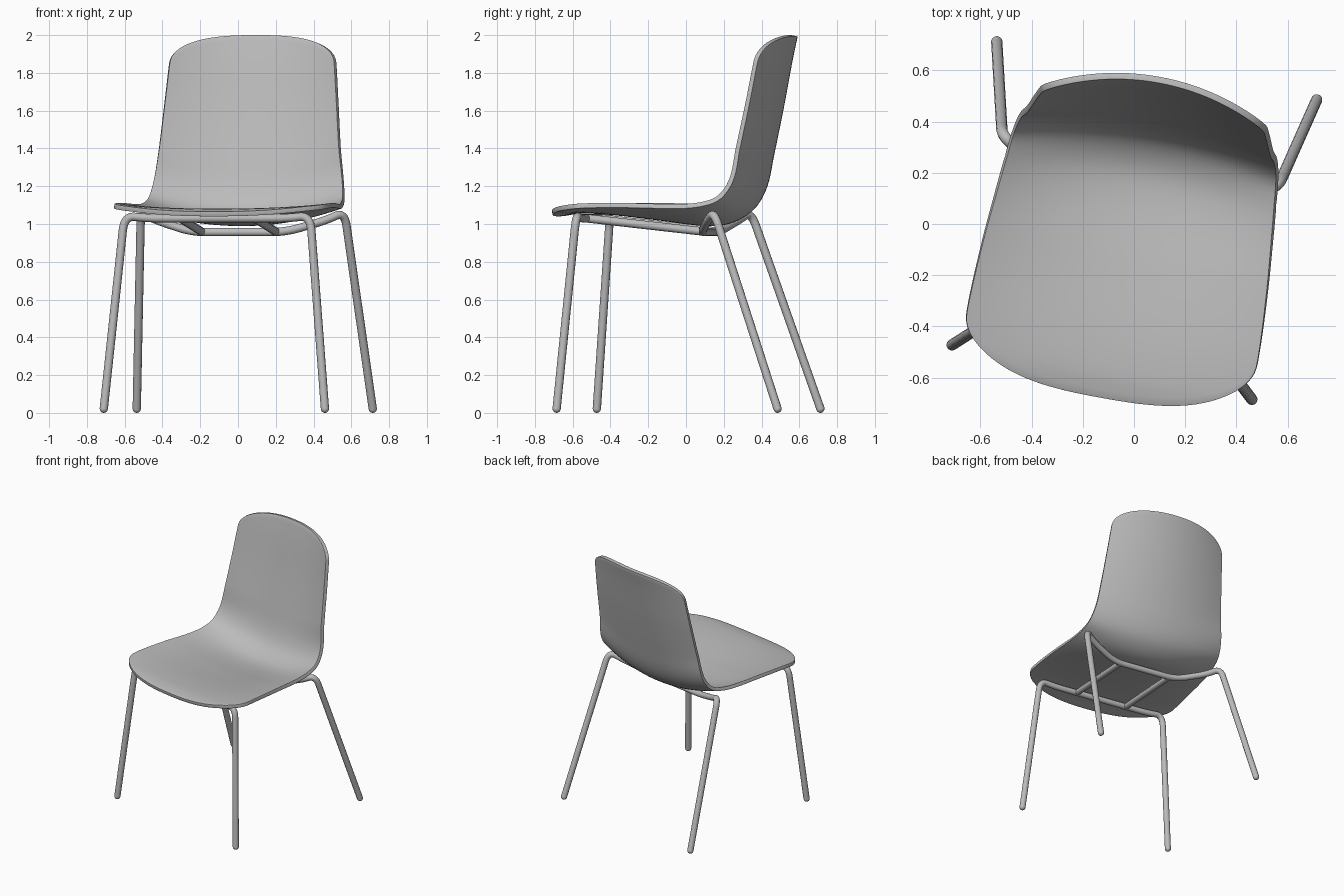
import bpy
import bmesh
import math
from mathutils import Vector

cube = bpy.data.objects.get("Cube")
if cube:
    bpy.data.objects.remove(cube, do_unlink=True)

TURN = math.radians(-10.3)   # the chair stands slightly turned
TUBE = 0.022

grey = bpy.data.materials.new("plain_grey")
grey.use_nodes = True
grey.diffuse_color = (0.5, 0.5, 0.5, 1)
grey.node_tree.nodes["Principled BSDF"].inputs["Base Color"].default_value = grey.diffuse_color


def finish(obj, shift):
    """Turn the part into place, apply its modifiers and shade it smooth."""
    obj.data.materials.append(grey)
    obj.rotation_euler.z = TURN
    obj.location.x = shift
    bpy.ops.object.select_all(action='DESELECT')
    obj.select_set(True)
    bpy.context.view_layer.objects.active = obj
    bpy.ops.object.convert(target='MESH')
    bpy.ops.object.shade_smooth_by_angle(angle=math.radians(50))


def add_mesh(name, bm):
    mesh = bpy.data.meshes.new(name)
    bm.to_mesh(mesh)
    bm.free()
    obj = bpy.data.objects.new(name, mesh)
    bpy.context.collection.objects.link(obj)
    return obj


# Shell profile, front lip to back top: centre y, z, edge y, z, half width
PROFILE = [
    (-.69, 1.065, -.69, 1.085, .545),
    (-.60, 1.08, -.58, 1.1, .57),
    (-.42, 1.075, -.42, 1.11, .575),
    (-.15, 1.045, -.17, 1.11, .562),
    (.10, 1.015, .05, 1.105, .542),
    (.22, 1.025, .17, 1.115, .53),
    (.32, 1.085, .265, 1.15, .52),
    (.375, 1.18, .325, 1.24, .505),
    (.42, 1.35, .355, 1.4, .483),
    (.48, 1.62, .405, 1.65, .46),
    (.53, 1.87, .445, 1.87, .44),
    (.56, 2.0, .47, 2.0, .425),
]
LENGTHS = [0.0]
for a, b in zip(PROFILE, PROFILE[1:]):
    LENGTHS.append(LENGTHS[-1] + math.dist(a[:2], b[:2]))


def slope(i, k):
    lo, hi = max(i - 1, 0), min(i + 1, len(PROFILE) - 1)
    return (PROFILE[hi][k] - PROFILE[lo][k]) / (LENGTHS[hi] - LENGTHS[lo])


def sample(t):
    """Smooth interpolation of the profile at distance t."""
    i = 0
    while i < len(PROFILE) - 2 and t > LENGTHS[i + 1]:
        i += 1
    h = LENGTHS[i + 1] - LENGTHS[i]
    f = (t - LENGTHS[i]) / h
    g = 1 - f
    return [PROFILE[i][k] * (1 + 2 * f) * g * g + PROFILE[i + 1][k] * f * f * (3 - 2 * f)
            + h * (slope(i, k) * f * g * g - slope(i + 1, k) * f * f * g) for k in range(5)]


def rounding(s, power=2.6):
    return 1 - max(0.0, 1 - abs(s) ** power) ** (1 / power)


# One-piece seat and back shell
COLS, ROWS = 48, 64
bm = bmesh.new()
grid = []
for c in range(COLS + 1):
    s = math.sin(math.pi * (c / COLS - 0.5))
    start = 0.25 * rounding(s)
    end = LENGTHS[-1] - 0.16 * rounding(s)
    column = []
    for r in range(ROWS + 1):
        cy, cz, ey, ez, width = sample(start + (end - start) * r / ROWS)
        w = s * s
        column.append(bm.verts.new((s * width, cy + (ey - cy) * w, cz + (ez - cz) * w)))
    grid.append(column)
for left, right in zip(grid, grid[1:]):
    for r in range(ROWS):
        bm.faces.new((left[r], right[r], right[r + 1], left[r + 1]))
shell = add_mesh("seat_shell", bm)
solid = shell.modifiers.new("thickness", 'SOLIDIFY')
solid.thickness = 0.025
solid.offset = -1
rim = shell.modifiers.new("rounded_rim", 'BEVEL')
rim.width = 0.007
rim.segments = 2
rim.limit_method = 'ANGLE'
rim.angle_limit = math.radians(50)
finish(shell, -0.005)


def fillet(points, radius, steps=8):
    """Round every inner corner of a path."""
    pts = [Vector(p) for p in points]
    path = [pts[0]]
    for a, b, c in zip(pts, pts[1:], pts[2:]):
        p = b + (a - b).normalized() * min(radius, (a - b).length * 0.48)
        q = b + (c - b).normalized() * min(radius, (c - b).length * 0.48)
        for i in range(steps + 1):
            f = i / steps
            path.append(p * (1 - f) ** 2 + b * 2 * f * (1 - f) + q * f * f)
    return path + [pts[-1]]


def tube(name, points, radius=0.08):
    curve = bpy.data.curves.new(name, 'CURVE')
    curve.dimensions = '3D'
    curve.bevel_depth = TUBE
    curve.bevel_resolution = 4
    curve.use_fill_caps = True
    path = fillet(points, radius)
    spline = curve.splines.new('POLY')
    spline.points.add(len(path) - 1)
    for point, co in zip(spline.points, path):
        point.co = (*co, 1)
    obj = bpy.data.objects.new(name, curve)
    bpy.context.collection.objects.link(obj)
    finish(obj, -0.02)


def mirrored(half):
    return half + [(-x, y, z) for x, y, z in reversed(half)]


# Bent tubes: each forms a pair of legs and the bar between them
FRONT_FOOT = (.595, -.588, TUBE)
BACK_FOOT = (.635, .608, TUBE)
tube("front_legs", mirrored([FRONT_FOOT, (.5, -.5, 1.045), (.38, -.5, 1.03)]))
tube("back_legs", mirrored([BACK_FOOT, (.548, .25, 1.065), (.46, .2, 1.02), (.25, .13, .957)]))

# Rails joining the two bars, and rounded feet
for side, x in (("left", 1), ("right", -1)):
    tube(side + "_rail", [(x * .2, -.5, 1.03), (x * .2, .13, .96)])
    for end, foot in (("front", FRONT_FOOT), ("back", BACK_FOOT)):
        bm = bmesh.new()
        bmesh.ops.create_uvsphere(bm, u_segments=16, v_segments=10, radius=TUBE)
        bmesh.ops.translate(bm, verts=bm.verts, vec=(x * foot[0], foot[1], foot[2]))
        finish(add_mesh(f"{end}_{side}_foot", bm), -0.02)
